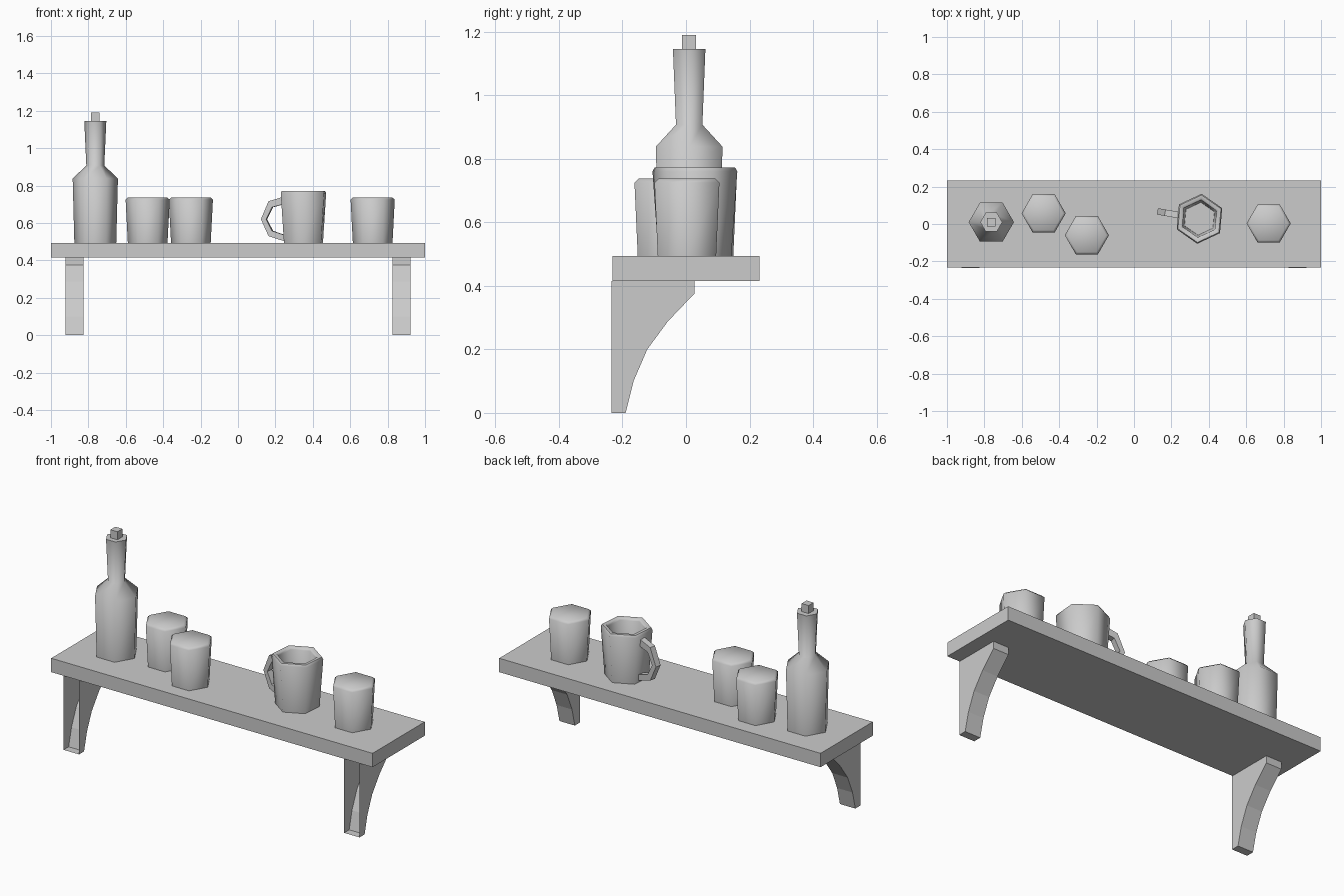
import bpy, bmesh
from math import cos, sin, pi, radians

if "Cube" in bpy.data.objects:
    bpy.data.objects.remove(bpy.data.objects["Cube"])

SHELF_TOP = 0.493


def finish(name, bm, smooth=None):
    me = bpy.data.meshes.new(name)
    bm.to_mesh(me)
    bm.free()
    ob = bpy.data.objects.new(name, me)
    bpy.context.collection.objects.link(ob)
    if smooth:
        bpy.ops.object.select_all(action='DESELECT')
        bpy.context.view_layer.objects.active = ob
        ob.select_set(True)
        bpy.ops.object.shade_smooth_by_angle(angle=radians(smooth))
    return ob


def box(name, lo, hi):
    bm = bmesh.new()
    bmesh.ops.create_cube(bm, size=1)
    for v in bm.verts:
        v.co = [(a + b) / 2 + c * (b - a) for a, b, c in zip(lo, hi, v.co)]
    return finish(name, bm)


def skin(bm, rings):
    """Join consecutive closed rings with quads and cap both ends."""
    rings = [[bm.verts.new(p) for p in r] for r in rings]
    n = len(rings[0])
    for a, b in zip(rings, rings[1:]):
        for i in range(n):
            j = (i + 1) % n
            bm.faces.new((a[i], a[j], b[j], b[i]))
    bm.faces.new(rings[0][::-1])
    bm.faces.new(rings[-1])
    bmesh.ops.recalc_face_normals(bm, faces=bm.faces)


def vessel(name, cx, cy, profile, turn=0, sides=6):
    bm = bmesh.new()
    skin(bm, [[(cx + r * cos(turn + 2 * pi * i / sides),
                cy + r * sin(turn + 2 * pi * i / sides), z)
               for i in range(sides)] for r, z in profile])
    return finish(name, bm, 62)


# Shelf board
box("shelf_board", (-1, -0.232, 0.415), (1, 0.232, SHELF_TOP))

# Curved brackets, hollow shells open at the wall side and under the board
outline = [(-0.235, 0.415), (-0.235, 0), (-0.19, 0), (-0.165, 0.1), (-0.122, 0.2),
           (-0.057, 0.288), (0.026, 0.375), (0.026, 0.415)]
for name, x in (("left_bracket", -0.873), ("right_bracket", 0.873)):
    bm = bmesh.new()
    skin(bm, [[(x + s * 0.048, y, z) for y, z in outline] for s in (-1, 1)])
    gone = [f for f in bm.faces
            if all(abs(v.co.y + 0.235) < 1e-4 for v in f.verts)
            or all(abs(v.co.z - 0.415) < 1e-4 for v in f.verts)]
    bmesh.ops.delete(bm, geom=gone, context='FACES_ONLY')
    finish(name, bm)

# Bottle with square stopper
vessel("bottle", -0.763, 0.01, [(0.112, SHELF_TOP), (0.121, 0.838), (0.048, 0.907), (0.059, 1.145)])
box("bottle_stopper", (-0.785, -0.013, 1.14), (-0.741, 0.031, 1.19))

# Closed cups
for i, (x, y) in enumerate([(-0.483, 0.057), (-0.252, -0.06), (0.72, 0.003)], 1):
    vessel(f"cup_{i}", x, y, [(0.106, SHELF_TOP), (0.118, 0.725), (0.104, 0.737)])

# Hollow mug
mx, my = 0.35, 0.028
vessel("mug", mx, my, [(0.115, SHELF_TOP), (0.134, 0.76), (0.127, 0.772), (0.108, 0.772),
                       (0.1, 0.76), (0.088, 0.515)], radians(25))

# Mug handle: rectangular section swept around a C (outer and inner distance, height)
outer = [(0.1, 0.742), (0.187, 0.716), (0.228, 0.62), (0.187, 0.53), (0.1, 0.502)]
inner = [(0.1, 0.702), (0.168, 0.684), (0.2, 0.62), (0.168, 0.558), (0.1, 0.535)]
a = radians(170)


def place(d, w, z):
    return (mx + d * cos(a) - w * sin(a), my + d * sin(a) + w * cos(a), z)


bm = bmesh.new()
skin(bm, [[place(o[0], -0.017, o[1]), place(o[0], 0.017, o[1]),
           place(n[0], 0.017, n[1]), place(n[0], -0.017, n[1])]
          for o, n in zip(outer, inner)])
finish("mug_handle", bm, 30)
